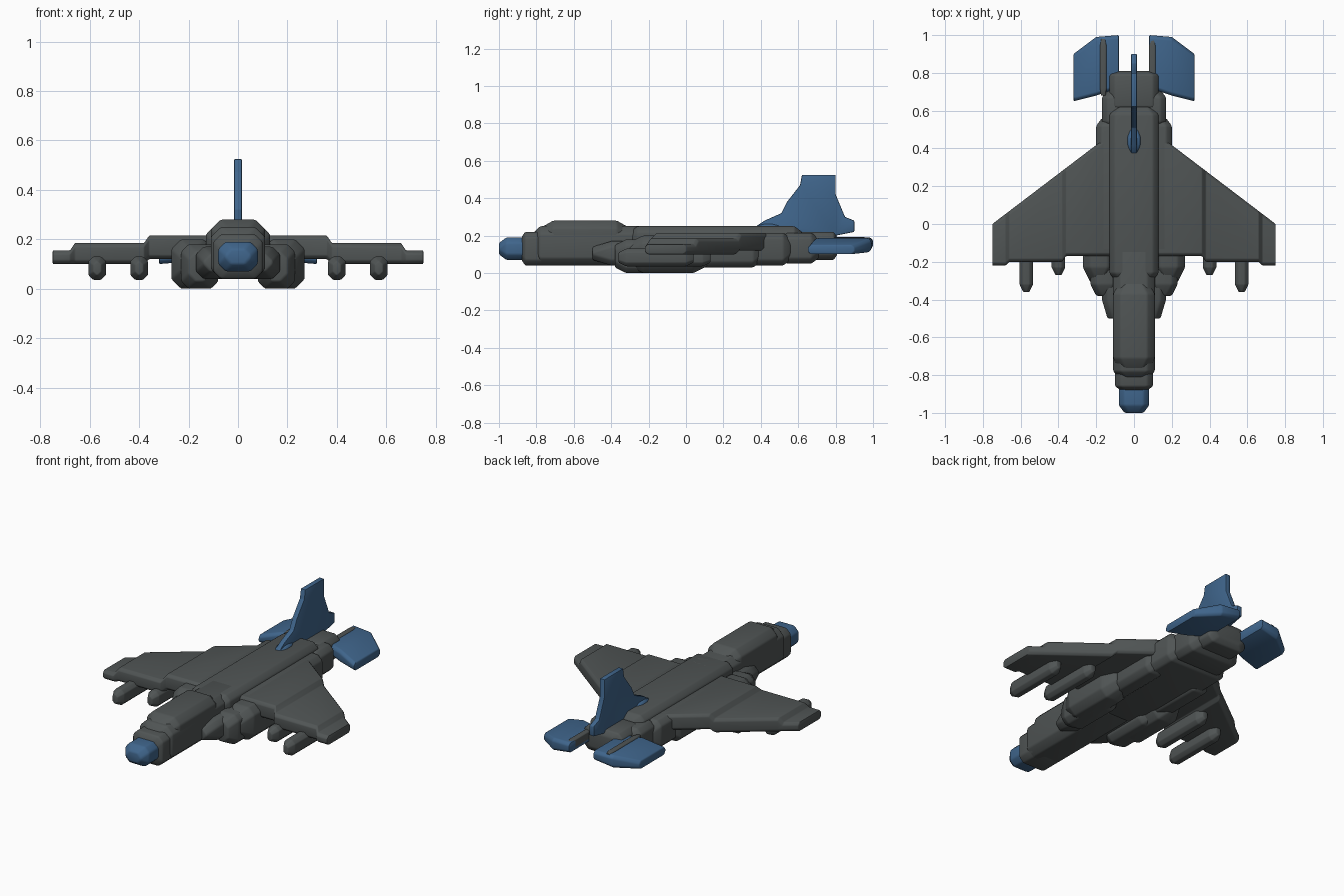
import bpy, bmesh, math

if "Cube" in bpy.data.objects:
    bpy.data.objects.remove(bpy.data.objects["Cube"], do_unlink=True)


def material(name, red, green, blue):
    colour = (red, green, blue, 1)
    result = bpy.data.materials.new(name)
    result.use_nodes = True
    result.diffuse_color = colour
    result.node_tree.nodes["Principled BSDF"].inputs["Base Color"].default_value = colour
    return result


GREY = material("dark grey", 0.08, 0.09, 0.09)
BLUE = material("steel blue", 0.05, 0.13, 0.26)


def finish(name, bm, mat, mirror, soft):
    """Round the hard edges a little, then make the object."""
    bmesh.ops.recalc_face_normals(bm, faces=bm.faces)
    edges = [edge for edge in bm.edges if edge.calc_face_angle(0) > 0.4]
    bmesh.ops.bevel(bm, geom=edges, offset=soft, segments=2, profile=0.5,
                    affect='EDGES', clamp_overlap=True)
    mesh = bpy.data.meshes.new(name)
    bm.to_mesh(mesh)
    bm.free()
    mesh.materials.append(mat)
    part = bpy.data.objects.new(name, mesh)
    bpy.context.collection.objects.link(part)
    if mirror:
        part.modifiers.new("mirror", 'MIRROR')
    bpy.ops.object.select_all(action='DESELECT')
    part.select_set(True)
    bpy.context.view_layer.objects.active = part
    bpy.ops.object.shade_smooth_by_angle(angle=math.radians(35))


def loft(name, axis, stations, cut, mat, mirror, soft):
    """Skin chamfered rectangles (position, low, high, bottom, top) along x or y."""
    bm = bmesh.new()
    rings = []
    for position, low, high, bottom, top in stations:
        c = min(cut, (high - low) * 0.4, (top - bottom) * 0.4)
        corners = [(low + c, bottom), (high - c, bottom), (high, bottom + c), (high, top - c),
                   (high - c, top), (low + c, top), (low, top - c), (low, bottom + c)]
        rings.append([bm.verts.new((position, u, z) if axis == 'x' else (u, position, z))
                      for u, z in corners])
    for ring, following in zip(rings, rings[1:]):
        for i in range(len(ring)):
            bm.faces.new((ring[i - 1], ring[i], following[i], following[i - 1]))
    bm.faces.new(rings[0])
    bm.faces.new(rings[-1])
    finish(name, bm, mat, mirror, soft)


def block(name, x, y, z, cut=0.03, slope=0.04, mat=GREY, mirror=False):
    """Chamfered block along y whose ends narrow by the chamfer size."""
    full = (x[0], x[1], z[0], z[1])
    narrow = (x[0] + cut, x[1] - cut, z[0] + cut, z[1] - cut)
    stations = [(y[0], *narrow), (y[0] + slope, *full), (y[1] - slope, *full), (y[1], *narrow)]
    loft(name, 'y', stations, cut, mat, mirror, soft=min(0.008, cut / 3))


def hull(name, half_width, y, z, **options):
    block(name, (-half_width, half_width), y, z, **options)


# Nose, forward fuselage and canopy
hull("nose_cone", 0.08, (-1, -0.8), (0.07, 0.19), mat=BLUE)
hull("nose_collar", 0.1, (-0.88, -0.7), (0.04, 0.22), slope=0.02)
hull("forward_fuselage", 0.11, (-0.82, -0.1), (0.04, 0.25), cut=0.04)
hull("canopy", 0.11, (-0.78, -0.3), (0.12, 0.28), cut=0.04, slope=0.07)

# Centre and rear fuselage
hull("centre_fuselage", 0.2, (-0.18, 0.56), (0.04, 0.215))
hull("rear_fuselage", 0.17, (0.5, 0.71), (0.05, 0.215))
hull("tail_end", 0.13, (0.6, 0.81), (0.07, 0.22), slope=0.02)
hull("spine", 0.13, (-0.3, 0.62), (0.12, 0.25))

# Air intakes and the ducts behind them
block("intake_cheek", (0.04, 0.17), (-0.5, 0), (0.04, 0.17), slope=0.1, mirror=True)
block("intake_lip", (0.08, 0.23), (-0.38, 0), (0, 0.18), slope=0.06, mirror=True)
block("intake", (0.1, 0.27), (-0.31, 0.12), (0, 0.2), cut=0.04, slope=0.08, mirror=True)
block("duct", (0.09, 0.22), (0, 0.4), (0.03, 0.2), mirror=True)

# Wings: three flat levels stepping down toward the tips, with a straight swept edge
levels = [(0.1, 0.36, -0.17, 0.12, 0.215),
          (0.38, 0.66, -0.2, 0.1, 0.185),
          (0.68, 0.75, -0.22, 0.1, 0.155)]
stations = [(x, front, 0.57 - 0.76 * x, bottom, top)
            for inner, outer, front, bottom, top in levels for x in (inner, outer)]
loft("wing", 'x', stations, cut=0.015, mat=GREY, mirror=True, soft=0.006)

# Stores hanging under the wings
for name, x, front in (("outer_store", 0.57, -0.36), ("inner_store", 0.4, -0.27)):
    block(name, (x - 0.036, x + 0.036), (front, front + 0.4), (0.036, 0.13),
          cut=0.02, mirror=True)

# Tailplanes with grey root strips
stations = [(0.08, 0.72, 1, 0.13, 0.19),
            (0.2, 0.68, 0.99, 0.11, 0.185),
            (0.32, 0.65, 0.9, 0.1, 0.15)]
loft("tailplane", 'x', stations, cut=0.015, mat=BLUE, mirror=True, soft=0.006)
for name, x in (("right_root_strip", -0.18), ("left_root_strip", 0.08)):
    block(name, (x, x + 0.035), (0.68, 0.98), (0.14, 0.193), cut=0.005)

# Tail fin
outline = [(0.36, 0.24), (0.42, 0.28), (0.51, 0.32), (0.54, 0.38), (0.61, 0.47), (0.62, 0.525),
           (0.8, 0.525), (0.8, 0.42), (0.85, 0.3), (0.9, 0.28), (0.9, 0.22), (0.8, 0.2)]
thickness = 0.032
bm = bmesh.new()
side = bm.faces.new([bm.verts.new((-thickness / 2, y, z)) for y, z in outline])
extruded = bmesh.ops.extrude_face_region(bm, geom=[side])["geom"]
bmesh.ops.translate(bm, vec=(thickness, 0, 0),
                    verts=[item for item in extruded if isinstance(item, bmesh.types.BMVert)])
finish("tail_fin", bm, BLUE, mirror=False, soft=0.005)
hull("fin_root", 0.034, (0.38, 0.5), (0.22, 0.262), cut=0.01, mat=BLUE)
